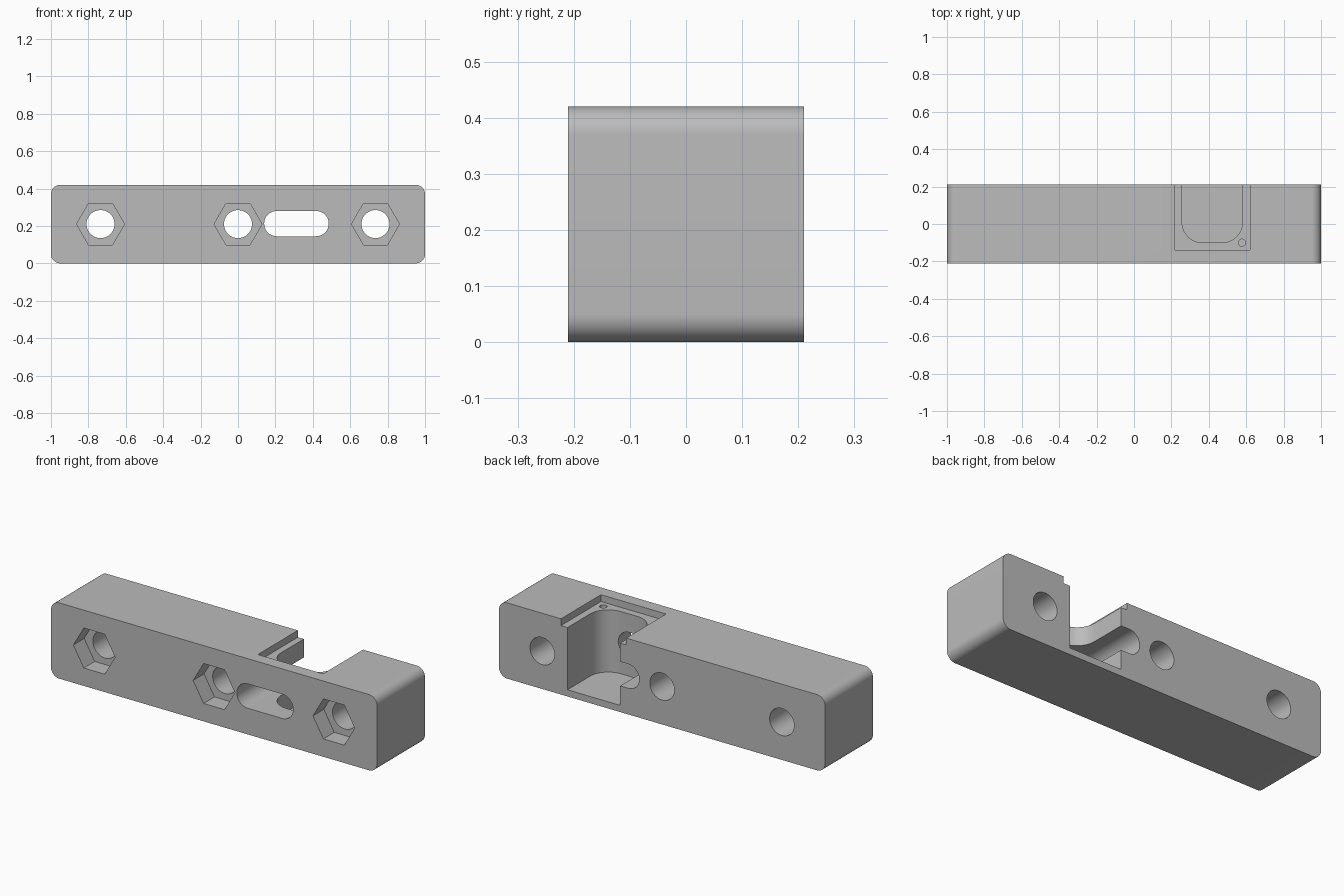
import bpy, bmesh
from math import cos, sin, pi, radians
from mathutils import Vector

cube = bpy.data.objects.get("Cube")
if cube:
    bpy.data.objects.remove(cube, do_unlink=True)

HALF_X, HALF_Y, HEIGHT = 1.0, 0.21, 0.42
MID_Z = HEIGHT / 2

grey = bpy.data.materials.new("mid_grey")
grey.use_nodes = True
grey.diffuse_color = (0.5, 0.5, 0.5, 1)
grey.node_tree.nodes["Principled BSDF"].inputs["Base Color"].default_value = (0.5, 0.5, 0.5, 1)


def ring(cx, cy, radius, sides):
    """Regular polygon with a corner on the first axis."""
    return [(cx + radius * cos(2 * pi * i / sides), cy + radius * sin(2 * pi * i / sides))
            for i in range(sides)]


def rounded_rect(x0, x1, y0, y1, radius, steps=12):
    """Rectangle outline with round corners, counter-clockwise."""
    corners = [(x1 - radius, y1 - radius), (x0 + radius, y1 - radius),
               (x0 + radius, y0 + radius), (x1 - radius, y0 + radius)]
    return [(cx + radius * cos(pi / 2 * (q + i / steps)), cy + radius * sin(pi / 2 * (q + i / steps)))
            for q, (cx, cy) in enumerate(corners) for i in range(steps + 1)]


def prism(name, outline, start, end, axis):
    """Extrude an outline along y (outline in x, z) or z (outline in x, y)."""
    def place(a, b, depth):
        return (a, depth, b) if axis == "y" else (a, b, depth)
    bm = bmesh.new()
    face = bm.faces.new([bm.verts.new(place(a, b, start)) for a, b in outline])
    extruded = bmesh.ops.extrude_face_region(bm, geom=[face])["geom"]
    shift = Vector(place(0, 0, end - start))
    bmesh.ops.translate(bm, vec=shift, verts=[v for v in extruded if isinstance(v, bmesh.types.BMVert)])
    bmesh.ops.remove_doubles(bm, verts=bm.verts, dist=1e-5)
    bmesh.ops.recalc_face_normals(bm, faces=bm.faces)
    mesh = bpy.data.meshes.new(name)
    bm.to_mesh(mesh)
    bm.free()
    mesh.materials.append(grey)
    obj = bpy.data.objects.new(name, mesh)
    bpy.context.collection.objects.link(obj)
    return obj


# Bar with rounded long corners
body = prism("mounting_block", rounded_rect(-HALF_X, HALF_X, 0, HEIGHT, 0.05), -HALF_Y, HALF_Y, "y")
cutters = []

# Bolt holes with hexagonal nut recesses in the front
for x in (-0.735, 0, 0.735):
    cutters.append(prism("bolt_hole", ring(x, MID_Z, 0.075, 48), -0.3, 0.3, "y"))
    cutters.append(prism("nut_recess", ring(x, MID_Z, 0.128, 6), -0.3, -HALF_Y + 0.095, "y"))

# Long slot through the bar
cutters.append(prism("slot", rounded_rect(0.14, 0.485, 0.145, 0.28, 0.067), -0.3, 0.3, "y"))

# Pocket open to the top and back, with a shallow lid ledge and a screw hole
cutters.append(prism("pocket", rounded_rect(0.257, 0.58, -0.1, 0.5, 0.11), 0.037, 0.6, "z"))
cutters.append(prism("lid_ledge", [(0.22, -0.14), (0.62, -0.14), (0.62, 0.5), (0.22, 0.5)],
                     HEIGHT - 0.038, 0.6, "z"))
cutters.append(prism("screw_hole", ring(0.577, -0.1, 0.019, 24), 0.25, 0.6, "z"))

bpy.ops.object.select_all(action="DESELECT")
bpy.context.view_layer.objects.active = body
body.select_set(True)
for cutter in cutters:
    cutter.hide_render = True
    mod = body.modifiers.new("cut_" + cutter.name, "BOOLEAN")
    mod.operation = "DIFFERENCE"
    mod.solver = "EXACT"
    mod.object = cutter
    bpy.ops.object.modifier_apply(modifier=mod.name)
    bpy.data.objects.remove(cutter, do_unlink=True)

bpy.ops.object.shade_smooth_by_angle(angle=radians(30))
